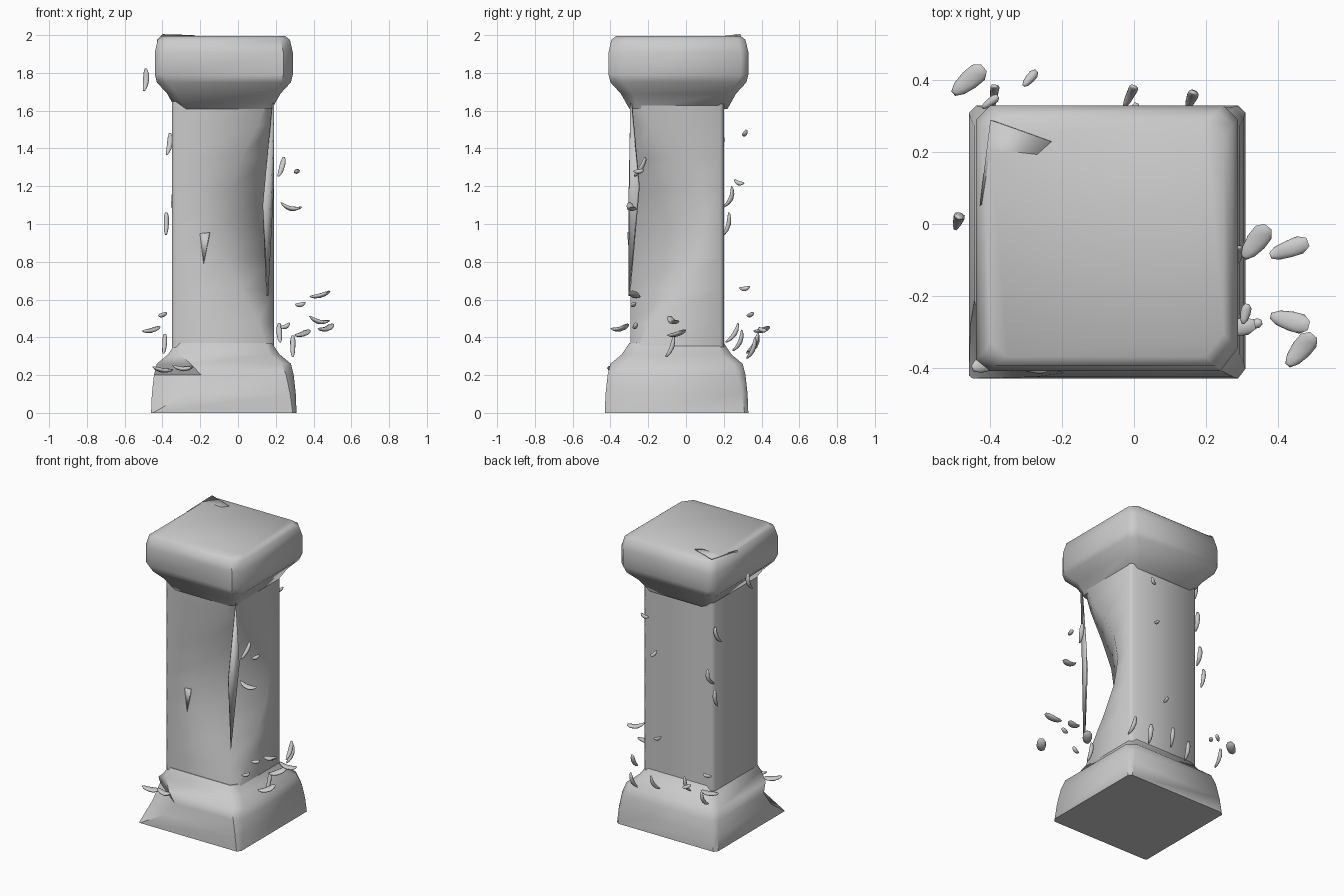
import bpy, bmesh, math, random
from mathutils import Vector, Euler

if "Cube" in bpy.data.objects:
    bpy.data.objects.remove(bpy.data.objects["Cube"])

random.seed(4)


def finish(bm, name, angle=45):
    bmesh.ops.recalc_face_normals(bm, faces=bm.faces)
    me = bpy.data.meshes.new(name)
    bm.to_mesh(me)
    bm.free()
    for p in me.polygons:
        p.use_smooth = True
    me.set_sharp_from_angle(angle=math.radians(angle))
    ob = bpy.data.objects.new(name, me)
    bpy.context.collection.objects.link(ob)
    return ob


def loft(name, rect, rings, angle=45):
    """Stack of rectangles with cut corners; ring: z, inset, cut, front left cut, front right cut."""
    bm = bmesh.new()
    loops = []
    for z, inset, cut, fl, fr in rings:
        x0, x1 = rect[0] + inset, rect[1] - inset
        y0, y1 = rect[2] + inset, rect[3] - inset
        pts = [(x0, y0 + fl * .8), (x0 + fl, y0), (x1 - fr, y0), (x1, y0 + fr * 1.3),
               (x1, y1 - cut), (x1 - cut, y1), (x0 + cut, y1), (x0, y1 - cut)]
        loops.append([bm.verts.new((x, y, z)) for x, y in pts])
    for a, b in zip(loops, loops[1:]):
        for i in range(8):
            j = (i + 1) % 8
            bm.faces.new((a[i], a[j], b[j], b[i]))
    bm.faces.new(loops[0])
    bm.faces.new(loops[-1])
    return finish(bm, name, angle)


# Base block, its front left corner broken away above the ground
loft("base", (-.46, .31, -.43, .33), [
    (0, 0, .02, .01, .02), (.1, .004, .03, .18, .03), (.2, .015, .04, .25, .04),
    (.26, .03, .05, .18, .05), (.31, .09, .05, .06, .05), (.37, .13, .03, .03, .03)])

# Shaft with the front right edge eroded away between foot and head
steps = 8
loft("shaft", (-.35, .19, -.295, .20), [
    (.3 + 1.4 * i / steps, 0, .02, .02, .02 + .26 * math.sin(math.pi * i / steps) ** 1.5)
    for i in range(steps + 1)], 60)

# Capital flaring out from the shaft to a rounded rim
loft("capital", (-.44, .29, -.41, .33), [
    (1.61, .11, .06, .06, .03), (1.69, .065, .05, .05, .05), (1.75, .01, .05, .06, .05),
    (1.79, 0, .04, .04, .05), (1.91, 0, .04, .04, .05), (1.975, .015, .04, .04, .05),
    (1.995, .04, .05, .05, .05)], 50)


def shard(name, pts, thick=.014):
    """Thin flake from an outline in space, given some thickness."""
    bm = bmesh.new()
    bm.faces.new([bm.verts.new(p) for p in pts])
    ob = finish(bm, name)
    m = ob.modifiers.new("thickness", 'SOLIDIFY')
    m.thickness = thick
    m.offset = 0


# Upstanding crest on the broken back left of the top
shard("top_crest", [(-.43, .05, 1.97), (-.40, .29, 2.0), (-.23, .23, 1.995)], .01)
# Sliver still hanging on the eroded edge
shard("edge_sliver", [(.185, -.29, 1.64), (.135, -.3, 1.1), (.155, -.3, .62), (.185, -.25, 1.2)])
# Hooked flake on the front face
shard("front_flake", [(-.2, -.29, .95), (-.15, -.305, .955), (-.18, -.29, .79)])


def chip(name, loc, size, rot):
    """Curled, slightly waisted chip; size gives half length and width, rot is tilt and heading."""
    bm = bmesh.new()
    bmesh.ops.create_icosphere(bm, subdivisions=2, radius=1)
    e = Euler((0, math.radians(rot[0]), math.radians(rot[1])))
    bend, waist = random.uniform(.15, .4), random.uniform(.1, .4)
    for v in bm.verts:
        x, y, z = v.co
        y *= 1 - waist * (1 - x * x) + .2 * x
        p = Vector((x * size[0], y * size[1], z * .012 + bend * size[0] * (x * x - .4)))
        p.rotate(e)
        v.co = p + Vector(loc)
    return finish(bm, name, 60)


# Broad chips flying off around the foot
for i, (x, y, z, heading) in enumerate([
        (-.46, .40, .44, 40), (.435, -.27, .625, -15), (.43, -.07, .49, 20), (.465, -.35, .45, 50),
        (.34, -.05, .42, 52), (.28, -.29, 1.09, 10), (-.4, -.38, .23, 25), (-.29, -.39, .24, -5)]):
    chip(f"broad_chip_{i}", (x, y, z), (.06, .035), (random.uniform(-20, 15), heading))

# Narrow upright splinters along the sides and back
for i, (x, y, z) in enumerate([
        (-.01, .36, .37), (.16, .35, .34), (.22, .25, .42), (-.39, .36, .36), (-.2, .28, .38),
        (-.49, .01, 1.76), (-.38, .22, 1.0), (-.34, .23, 1.14), (-.365, .18, 1.42),
        (.29, -.08, .35), (.23, -.24, 1.3)]):
    chip(f"splinter_{i}", (x, y, z), (.065, .018), (random.uniform(-78, -55), random.uniform(60, 100)))

# Small flat crumbs
for i, (x, y, z) in enumerate([
        (-.29, .405, .44), (-.4, .34, .52), (.05, .28, 1.22), (.1, .31, 1.48), (0, .31, .66),
        (.33, -.28, .575), (.31, -.25, 1.28), (.25, -.27, .46)]):
    chip(f"crumb_{i}", (x, y, z), (.03, .016), (random.uniform(-25, 25), random.uniform(0, 80)))
